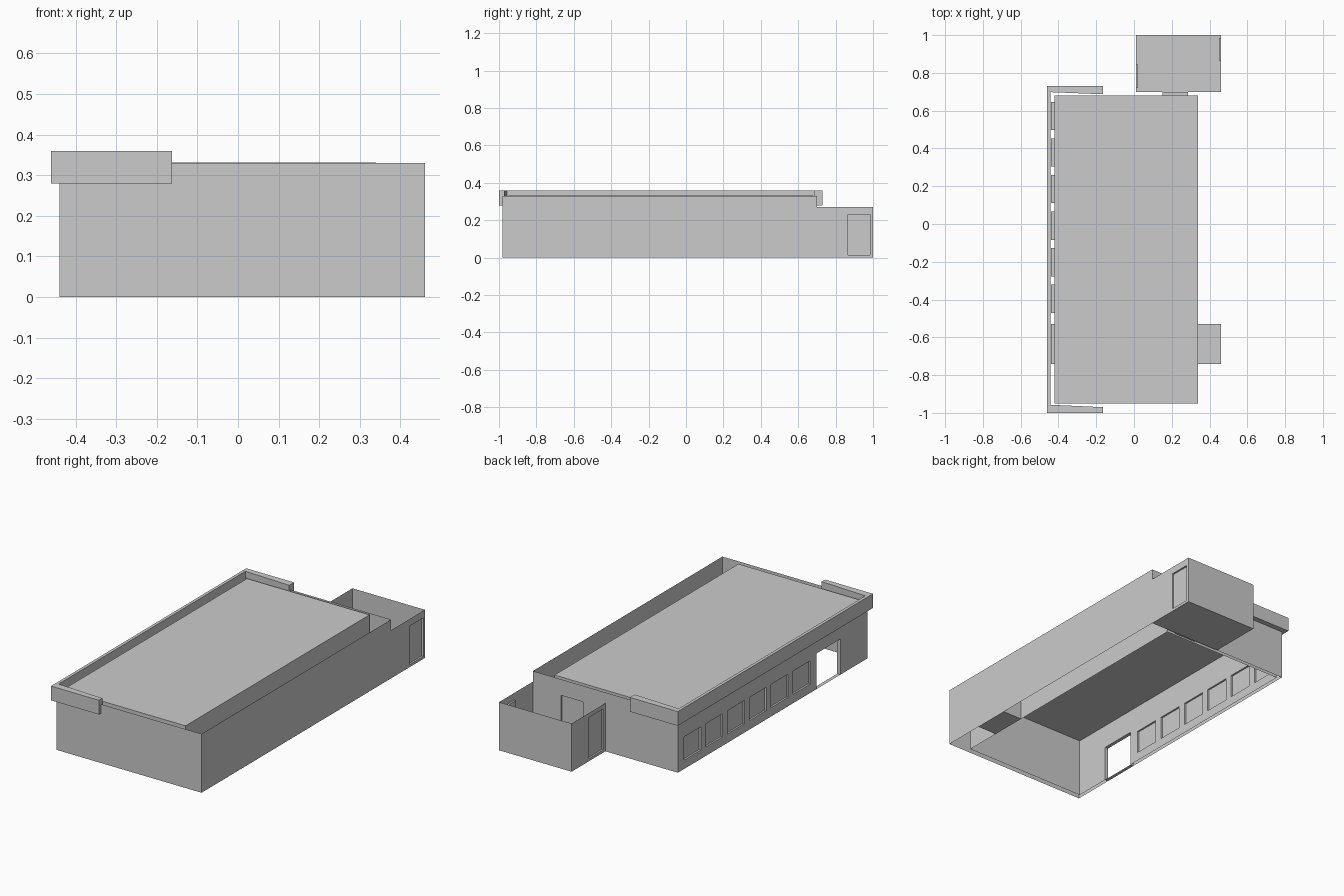
import bpy, bmesh

if "Cube" in bpy.data.objects:
    bpy.data.objects.remove(bpy.data.objects["Cube"])

AXIS = {'x': 0, 'y': 1, 'z': 2}


def point(axis, c, u, v):
    p = [u, v]
    p.insert(AXIS[axis], c)
    return p


def finish(name, bm):
    bmesh.ops.remove_doubles(bm, verts=bm.verts, dist=1e-5)
    me = bpy.data.meshes.new(name)
    bm.to_mesh(me)
    bm.free()
    ob = bpy.data.objects.new(name, me)
    bpy.context.collection.objects.link(ob)
    return ob


def sheet(name, axis, c, u, v, holes=(), sign=1):
    """Thin wall at axis = c, with rectangular holes (u0, u1, v0, v1), facing sign."""
    bm = bmesh.new()
    us = sorted({*u, *[k for h in holes for k in h[:2]]})
    vs = sorted({*v, *[k for h in holes for k in h[2:]]})
    for a, b in zip(us, us[1:]):
        for d, e in zip(vs, vs[1:]):
            mu, mv = (a + b) / 2, (d + e) / 2
            if any(h[0] < mu < h[1] and h[2] < mv < h[3] for h in holes):
                continue
            f = bm.faces.new([bm.verts.new(point(axis, c, *q))
                              for q in ((a, d), (b, d), (b, e), (a, e))])
            f.normal_update()
            if f.normal[AXIS[axis]] * sign < 0:
                f.normal_flip()
    return finish(name, bm)


def reveal(name, axis, c0, c1, hole):
    """Four-sided lining of an opening between two wall planes."""
    u0, u1, v0, v1 = hole
    ring = [(u0, v0), (u1, v0), (u1, v1), (u0, v1)]
    bm = bmesh.new()
    for p, q in zip(ring, ring[1:] + ring[:1]):
        bm.faces.new([bm.verts.new(point(axis, c, *k))
                      for c, k in ((c0, p), (c0, q), (c1, q), (c1, p))])
    bmesh.ops.recalc_face_normals(bm, faces=bm.faces)
    bmesh.ops.reverse_faces(bm, faces=bm.faces)
    return finish(name, bm)


H = 0.33
ROOF = 0.332
windows = [(0.497 - i * 0.1935, 0.647 - i * 0.1935, 0.05, 0.18) for i in range(6)]
side_door = (-0.74, -0.53, 0.0, 0.20)
back_door = (0.15, 0.287, 0.01, 0.24)
annex_left_door = (0.72, 0.845, 0.015, 0.245)
annex_right_door = (0.865, 0.985, 0.015, 0.23)

# Outer walls
sheet("outer_wall_front", 'y', -0.98, (-0.44, 0.46), (0, H), sign=-1)
sheet("outer_wall_back", 'y', 0.70, (-0.44, 0.46), (0, H), [back_door])
sheet("outer_wall_left", 'x', -0.44, (-0.98, 0.70), (0, H), windows + [side_door], -1)
sheet("outer_wall_right", 'x', 0.46, (-0.98, 0.70), (0, H))

# Inner shell and flat roof
sheet("inner_wall_front", 'y', -0.95, (-0.42, 0.34), (0, ROOF), sign=-1)
sheet("inner_wall_back", 'y', 0.68, (-0.42, 0.34), (0, ROOF), [back_door])
sheet("inner_wall_left", 'x', -0.42, (-0.95, 0.68), (0, ROOF), windows + [side_door], -1)
sheet("inner_wall_right", 'x', 0.34, (-0.95, 0.68), (0, ROOF), [side_door])
sheet("roof", 'z', ROOF, (-0.42, 0.34), (-0.95, 0.68))

# Windows and doors of the main building
for i, w in enumerate(windows):
    reveal(f"window_frame_{i + 1}", 'x', -0.44, -0.42, w)
    sheet(f"window_pane_{i + 1}", 'x', -0.43, w[:2], w[2:], sign=-1)
reveal("left_doorway", 'x', -0.44, -0.42, side_door)
reveal("right_doorway", 'x', 0.34, 0.46, side_door)
reveal("back_door_frame", 'y', 0.68, 0.70, back_door)
sheet("back_door", 'y', 0.69, back_door[:2], back_door[2:])

# Open-topped annex
sheet("annex_wall_back", 'y', 1.0, (0.01, 0.46), (0, 0.27))
sheet("annex_floor", 'z', 0.0, (0.01, 0.46), (0.70, 1.0))
for side, x, s, door in (("left", 0.01, -1, annex_left_door),
                         ("right", 0.46, 1, annex_right_door)):
    sheet(f"annex_wall_{side}", 'x', x, (0.70, 1.0), (0, 0.27), [door], s)
    reveal(f"annex_door_frame_{side}", 'x', x, x - s * 0.01, door)
    sheet(f"annex_door_{side}", 'x', x - s * 0.01, door[:2], door[2:], sign=s)

# C-shaped parapet band wrapping the left side
outline = [(-0.163, -1.0), (-0.163, -0.97), (-0.443, -0.957), (-0.443, 0.698),
           (-0.163, 0.687), (-0.163, 0.73), (-0.46, 0.73), (-0.46, -1.0)]
bm = bmesh.new()
base = bm.faces.new([bm.verts.new((x, y, 0.28)) for x, y in outline])
top = bmesh.ops.extrude_face_region(bm, geom=[base], use_keep_orig=True)
bmesh.ops.translate(bm, vec=(0, 0, 0.08),
                    verts=[g for g in top["geom"] if isinstance(g, bmesh.types.BMVert)])
bmesh.ops.recalc_face_normals(bm, faces=bm.faces)
finish("parapet_band", bm)
